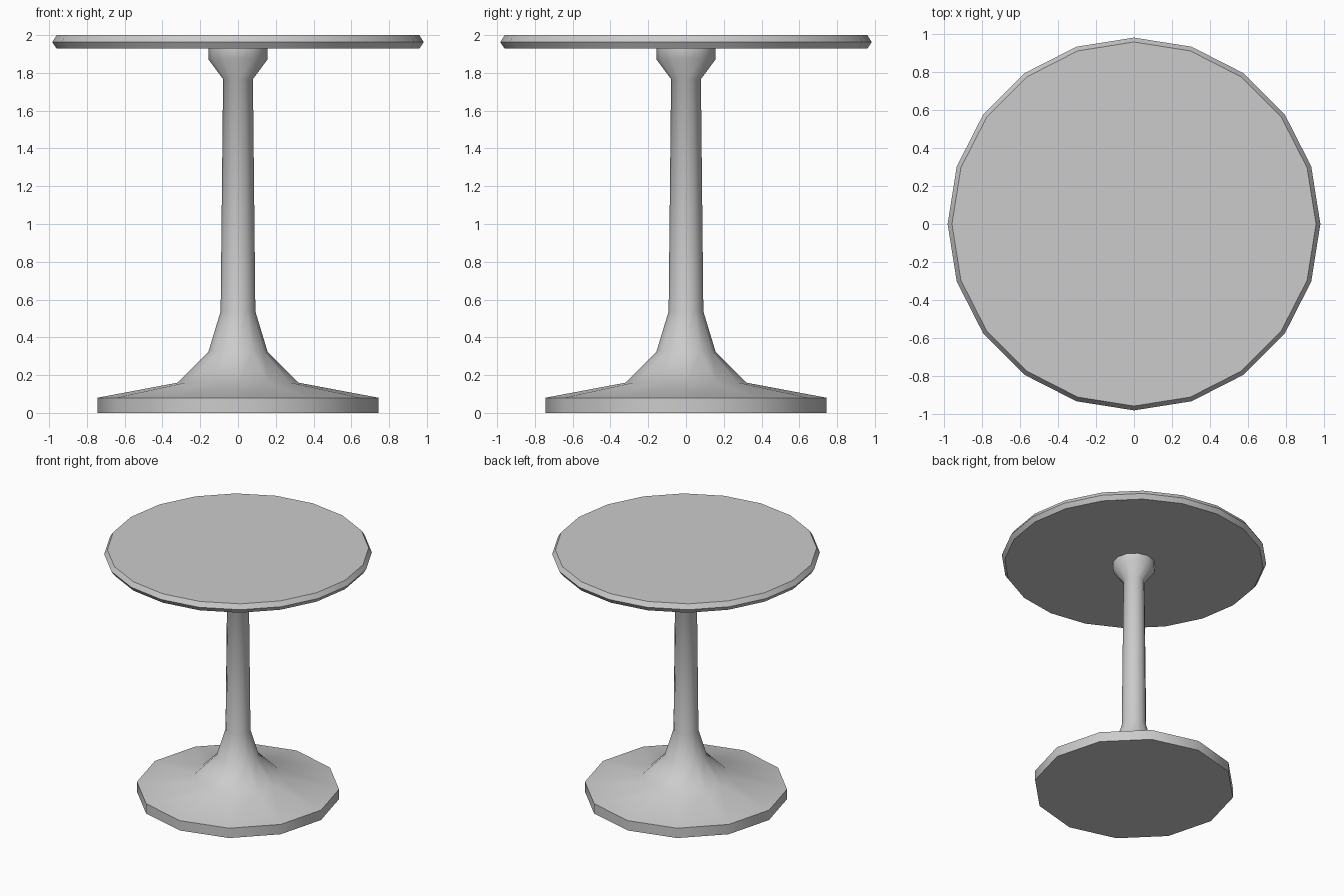
import bpy, bmesh, math

if "Cube" in bpy.data.objects:
    bpy.data.objects.remove(bpy.data.objects["Cube"])


def lathe(name, profile, sides, angle):
    """Revolve (radius, z) points around z and cap both ends."""
    bm = bmesh.new()
    rings = []
    for r, z in profile:
        rings.append([bm.verts.new((r * math.cos(2 * math.pi * i / sides),
                                    r * math.sin(2 * math.pi * i / sides), z))
                      for i in range(sides)])
    for a, b in zip(rings, rings[1:]):
        for i in range(sides):
            j = (i + 1) % sides
            bm.faces.new((a[i], a[j], b[j], b[i]))
    bm.faces.new(rings[0][::-1])
    bm.faces.new(rings[-1])
    mesh = bpy.data.meshes.new(name)
    bm.to_mesh(mesh)
    bm.free()
    obj = bpy.data.objects.new(name, mesh)
    bpy.context.collection.objects.link(obj)
    bpy.ops.object.select_all(action='DESELECT')
    obj.select_set(True)
    bpy.context.view_layer.objects.active = obj
    bpy.ops.object.shade_smooth_by_angle(angle=math.radians(angle))
    return obj


# Round top with a bevelled rim
lathe("table_top", [(0.96, 1.928), (0.983, 1.963), (0.96, 2.0)], 20, 40)

# Pedestal: disc foot, flared stem and collar under the top
lathe("pedestal", [(0.745, 0), (0.745, 0.08), (0.32, 0.16), (0.157, 0.323),
                   (0.092, 0.537), (0.079, 1.767), (0.157, 1.872),
                   (0.157, 1.928)], 12, 50)
